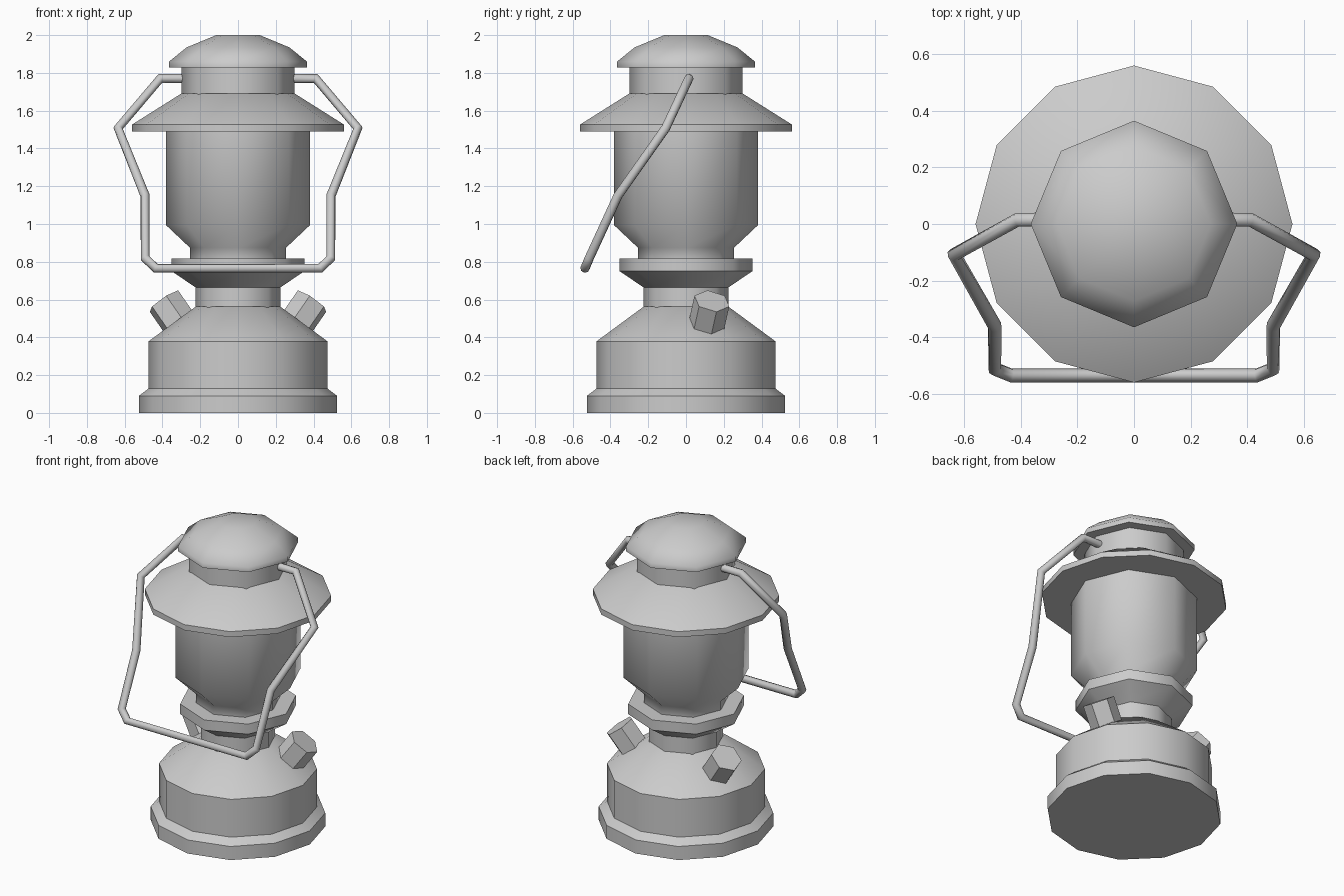
import bpy, bmesh, math
from mathutils import Vector

if "Cube" in bpy.data.objects:
    bpy.data.objects.remove(bpy.data.objects["Cube"])


def finish(name, bm, angle=50):
    bmesh.ops.recalc_face_normals(bm, faces=bm.faces)
    mesh = bpy.data.meshes.new(name)
    bm.to_mesh(mesh)
    bm.free()
    ob = bpy.data.objects.new(name, mesh)
    bpy.context.collection.objects.link(ob)
    bpy.ops.object.select_all(action='DESELECT')
    ob.select_set(True)
    bpy.context.view_layer.objects.active = ob
    bpy.ops.object.shade_smooth_by_angle(angle=math.radians(angle))
    return ob


def lathe(name, sides, profile):
    """Closed turned solid from (radius, height) points, bottom to top."""
    bm = bmesh.new()
    rings = []
    for r, z in profile:
        rings.append([bm.verts.new((r * math.cos(a), r * math.sin(a), z))
                      for a in (2 * math.pi * i / sides for i in range(sides))])
    for low, high in zip(rings, rings[1:]):
        for i in range(sides):
            j = (i + 1) % sides
            bm.faces.new((low[i], low[j], high[j], high[i]))
    bm.faces.new(rings[0][::-1])
    bm.faces.new(rings[-1])
    return finish(name, bm)


# Fuel tank with foot ring and sloping shoulder
lathe("fuel_tank", 12, [(0.525, 0), (0.525, 0.09), (0.475, 0.128),
                        (0.475, 0.378), (0.225, 0.562)])
# Neck flaring into the burner collar
lathe("burner_collar", 8, [(0.225, 0.54), (0.225, 0.665), (0.352, 0.75),
                           (0.352, 0.817)])
# Glass globe
lathe("glass_globe", 8, [(0.255, 0.80), (0.255, 0.875), (0.38, 0.993),
                         (0.38, 1.50)])
# Wide shade, vent and rounded cap
lathe("shade_brim", 12, [(0.56, 1.49), (0.56, 1.527), (0.298, 1.692)])
lathe("vent_neck", 8, [(0.298, 1.67), (0.298, 1.84)])
lathe("top_cap", 8, [(0.365, 1.828), (0.365, 1.86), (0.272, 1.935),
                     (0.115, 2.0)])

# Two hexagonal filler knobs on the shoulder
for side, label in ((1, "right"), (-1, "left")):
    axis = Vector((0.56 * side, 0.18, 0.81)).normalized()
    tip = Vector((0.392 * side, 0.137, 0.592))
    bm = bmesh.new()
    bmesh.ops.create_cone(bm, cap_ends=True, segments=6,
                          radius1=0.097, radius2=0.097, depth=0.17)
    rot = axis.to_track_quat('Z', 'Y').to_matrix()
    bmesh.ops.rotate(bm, matrix=rot, verts=bm.verts)
    bmesh.ops.translate(bm, vec=tip - axis * 0.085, verts=bm.verts)
    finish("filler_knob_" + label, bm)

# Bent wire carrying handle, mirrored across x
half = [(0.28, 0.015, 1.77), (0.412, 0.015, 1.77), (0.635, -0.108, 1.507),
        (0.492, -0.36, 1.15), (0.492, -0.512, 0.82), (0.435, -0.535, 0.765)]
path = half + [(-x, y, z) for x, y, z in reversed(half)]
curve = bpy.data.curves.new("carry_handle", 'CURVE')
curve.dimensions = '3D'
curve.bevel_depth = 0.025
curve.bevel_resolution = 2
curve.use_fill_caps = True
spline = curve.splines.new('POLY')
spline.points.add(len(path) - 1)
for p, co in zip(spline.points, path):
    p.co = (*co, 1)
bpy.context.collection.objects.link(bpy.data.objects.new("carry_handle", curve))
